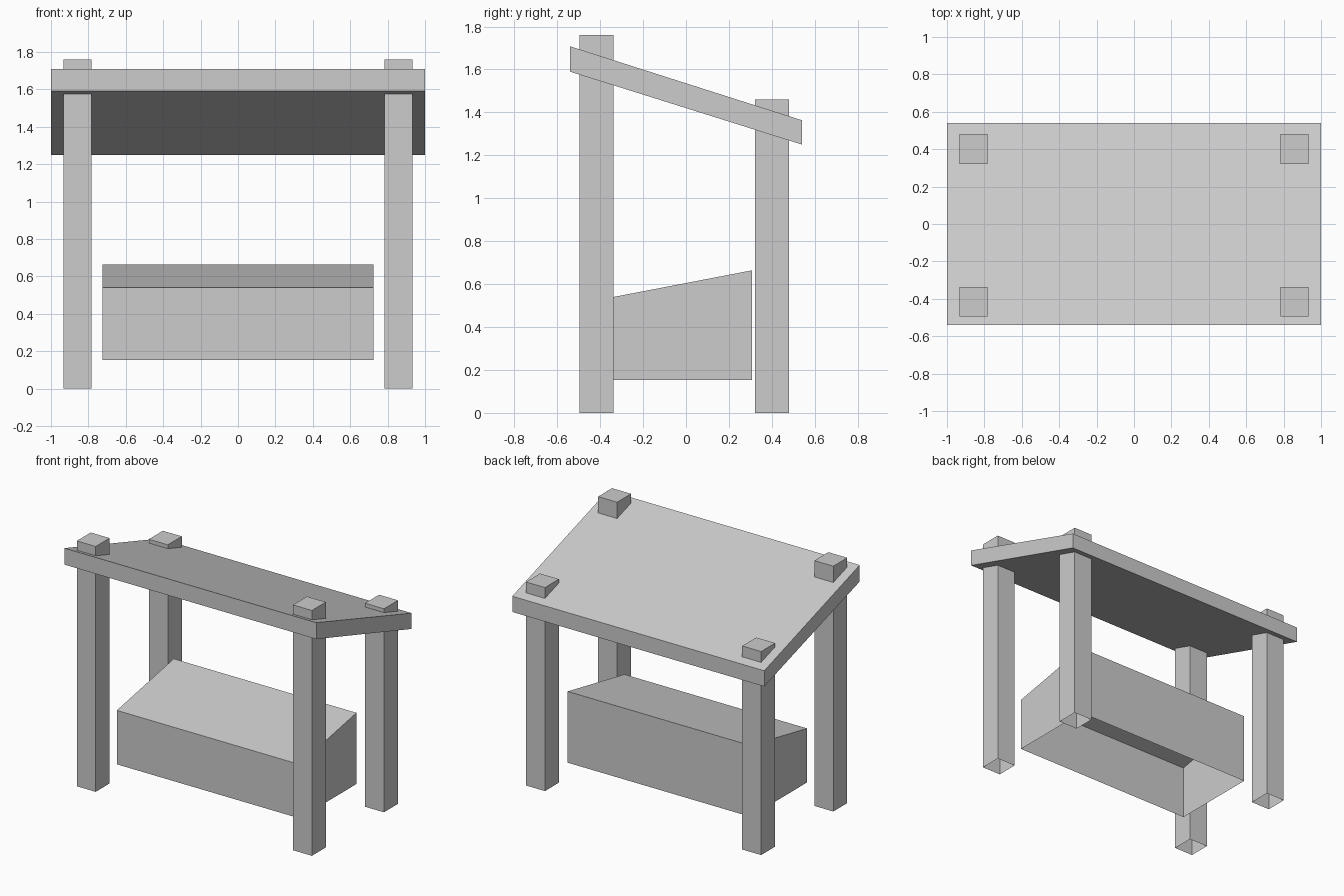
import bpy
import bmesh

cube = bpy.data.objects.get("Cube")
if cube:
    bpy.data.objects.remove(cube, do_unlink=True)

grey = bpy.data.materials.new("plain_grey")
grey.use_nodes = True
colour = (0.604, 0.604, 0.604, 1)
grey.diffuse_color = colour
grey.node_tree.nodes["Principled BSDF"].inputs["Base Color"].default_value = colour


def side_prism(name, profile, x0, x1, open_bottom=False):
    """Extrude a side profile of (y, z) points from x0 to x1."""
    bm = bmesh.new()
    face = bm.faces.new([bm.verts.new((x0, y, z)) for y, z in profile])
    grown = bmesh.ops.extrude_face_region(bm, geom=[face], use_keep_orig=True)
    verts = [g for g in grown["geom"] if isinstance(g, bmesh.types.BMVert)]
    bmesh.ops.translate(bm, verts=verts, vec=(x1 - x0, 0, 0))
    bmesh.ops.recalc_face_normals(bm, faces=bm.faces)
    if open_bottom:
        bm.normal_update()
        down = [f for f in bm.faces if f.normal.z < -0.9]
        bmesh.ops.delete(bm, geom=down, context="FACES")
    mesh = bpy.data.meshes.new(name)
    bm.to_mesh(mesh)
    bm.free()
    mesh.materials.append(grey)
    obj = bpy.data.objects.new(name, mesh)
    bpy.context.collection.objects.link(obj)
    return obj


# Sloping roof slab with upright ends
side_prism("roof", [(-0.541, 1.59), (0.541, 1.25), (0.541, 1.363), (-0.541, 1.708)], -1, 1)

# Hollow posts that poke through the roof, taller at the front
for row, y0, y1, top in (("front", -0.495, -0.337, 1.76), ("back", 0.322, 0.481, 1.46)):
    for side, x0, x1 in (("left", 0.783, 0.933), ("right", -0.933, -0.783)):
        side_prism(f"{row}_{side}_post", [(y0, 0), (y1, 0), (y1, top), (y0, top)],
                   x0, x1, open_bottom=True)

# Bottomless trough box with a slanted lid
side_prism("trough_box", [(-0.338, 0.153), (0.307, 0.153), (0.307, 0.664), (-0.338, 0.54)],
           -0.725, 0.725, open_bottom=True)
